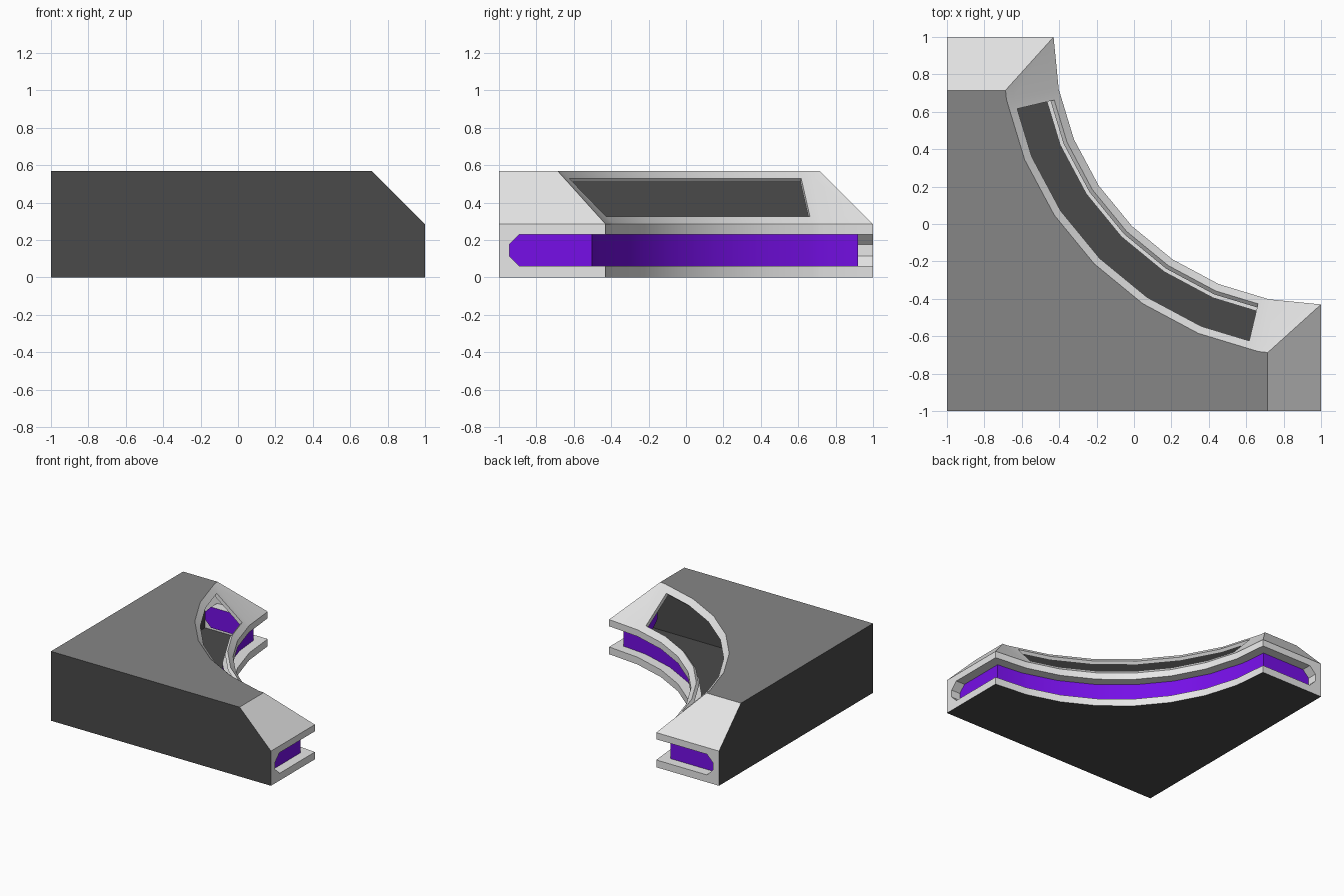
import bpy, bmesh
from math import cos, sin, radians

if "Cube" in bpy.data.objects:
    bpy.data.objects.remove(bpy.data.objects["Cube"])

R = 1.43            # radius of the concave wall, centred on (1, 1)
STEP = 11.25        # facet angle
HEIGHT, BEVEL, RIM = 0.57, 0.285, 0.285
SLOT_END = 13.3     # angle where the slot begins
LOW, HIGH = 0.06, 0.23   # groove floor and ceiling
DEPTH = 0.08        # groove depth
LIP = 0.02

COLOURS = {
    "light_grey": (0.80, 0.80, 0.80),
    "mid_grey": (0.24, 0.24, 0.24),
    "dark_grey": (0.068, 0.068, 0.068),
    "purple": (0.19, 0.005, 0.84),
}
LIGHT, MID, DARK, PURPLE = range(4)

bm = bmesh.new()


def face(points, mat):
    f = bm.faces.new([bm.verts.new(p) for p in points])
    f.material_index = mat


def strip(a, b, mat):
    """Quads between two rows of points."""
    for i in range(len(a) - 1):
        face((a[i], a[i + 1], b[i + 1], b[i]), mat)


def swap(p):
    """Mirror across the diagonal of the corner piece."""
    return (p[1], p[0], p[2])


def both(points, mat):
    """Face plus its diagonal mirror image."""
    face(points, mat)
    face([swap(p) for p in points], mat)


def arc(r, angle, z):
    """Point on the faceted arc, kept on the chord between facet corners."""
    mid = (int(angle / STEP + 1e-6) + 0.5) * STEP
    c = r * cos(radians(STEP / 2)) / cos(radians(angle - mid))
    t = radians(angle)
    return (1 - c * cos(t), 1 - c * sin(t), z)


def corner(d, z):
    """Where the arc, offset by d, meets the end plane offset by d."""
    a, b = arc(R + d, 0, z), arc(R + d, STEP, z)
    t = d / (a[1] - b[1])
    return (a[0] + (b[0] - a[0]) * t, 1 - d, z)


INNER = [SLOT_END] + [STEP * i for i in range(2, 7)] + [90 - SLOT_END]
ANGLES = [STEP] + INNER + [90 - STEP]


def row(d, z, lead=()):
    """Points along the curved side, with extra straight points at each end."""
    start = [(x, 1 - d, z) for x in lead] + [corner(d, z)]
    return start + [arc(R + d, a, z) for a in ANGLES] + [swap(p) for p in reversed(start)]


# Flat lower wall above and below the groove
ENDS = (-1, -0.89)
strip(row(0, 0, ENDS), row(0, LOW, ENDS), LIGHT)
strip(row(0, HIGH, ENDS), row(0, RIM, ENDS), LIGHT)

# Groove: purple back, light floor and ceiling
G = ENDS[1:]
strip(row(DEPTH, LOW, G), row(DEPTH, HIGH, G), PURPLE)
for z in (LOW, HIGH):
    strip(row(0, z, G), row(DEPTH, z, G), LIGHT)

# Chamfered ends of the groove
tip = [(-0.89, LOW), (-0.945, 0.115), (-0.945, 0.175), (-0.89, HIGH)]
back = [(x, 1 - DEPTH, z) for x, z in tip]
front = [(x, 1, z) for x, z in tip]
both(back, PURPLE)
both([(-1, 1, LOW)] + front + [(-1, 1, HIGH)], LIGHT)
for i in range(3):
    both((front[i], front[i + 1], back[i + 1], back[i]), LIGHT)

# Curved bevel with the slot left open
offsets = [0, 0.04, 0.244, BEVEL]
rows = [row(d, RIM + d) for d in offsets]
first, last = 2, len(rows[0]) - 3
strip(rows[0], rows[1], LIGHT)
strip(rows[2], rows[3], LIGHT)
for part in (slice(0, first + 1), slice(last, None)):
    strip(rows[1][part], rows[2][part], LIGHT)

# Lip turned inward around the slot
rims = []
for d in offsets[1:3]:
    outer = [arc(R + d, a, RIM + d) for a in INNER]
    inner = [arc(R + d + LIP, a, RIM + d - LIP) for a in INNER]
    strip(outer, inner, LIGHT)
    rims.append((outer, inner))
for i in (0, -1):
    face((rims[0][0][i], rims[1][0][i], rims[1][1][i], rims[0][1][i]), LIGHT)

# Bevels on the two straight ends
TOP = 1 - BEVEL
both([(-1, 1, RIM), corner(0, RIM), corner(BEVEL, HEIGHT), (-1, TOP, HEIGHT)], LIGHT)

# Top, underside and the two outer walls
face([(-1, -1, HEIGHT), (-1, TOP, HEIGHT)] + rows[3] + [(TOP, -1, HEIGHT)], MID)
face([(-1, -1, 0)] + row(0, 0, ENDS), DARK)
both([(-1, -1, 0), (1, -1, 0), (1, -1, RIM), (TOP, -1, HEIGHT), (-1, -1, HEIGHT)], DARK)

bmesh.ops.remove_doubles(bm, verts=bm.verts, dist=0.0005)
bmesh.ops.recalc_face_normals(bm, faces=bm.faces)
mesh = bpy.data.meshes.new("corner_block")
bm.to_mesh(mesh)
bm.free()

for name, rgb in COLOURS.items():
    m = bpy.data.materials.new(name)
    m.use_nodes = True
    m.diffuse_color = (*rgb, 1)
    m.node_tree.nodes["Principled BSDF"].inputs["Base Color"].default_value = (*rgb, 1)
    mesh.materials.append(m)

block = bpy.data.objects.new("corner_block", mesh)
bpy.context.collection.objects.link(block)
bpy.ops.object.select_all(action="DESELECT")
block.select_set(True)
bpy.context.view_layer.objects.active = block
bpy.ops.object.shade_smooth_by_angle(angle=radians(30))
